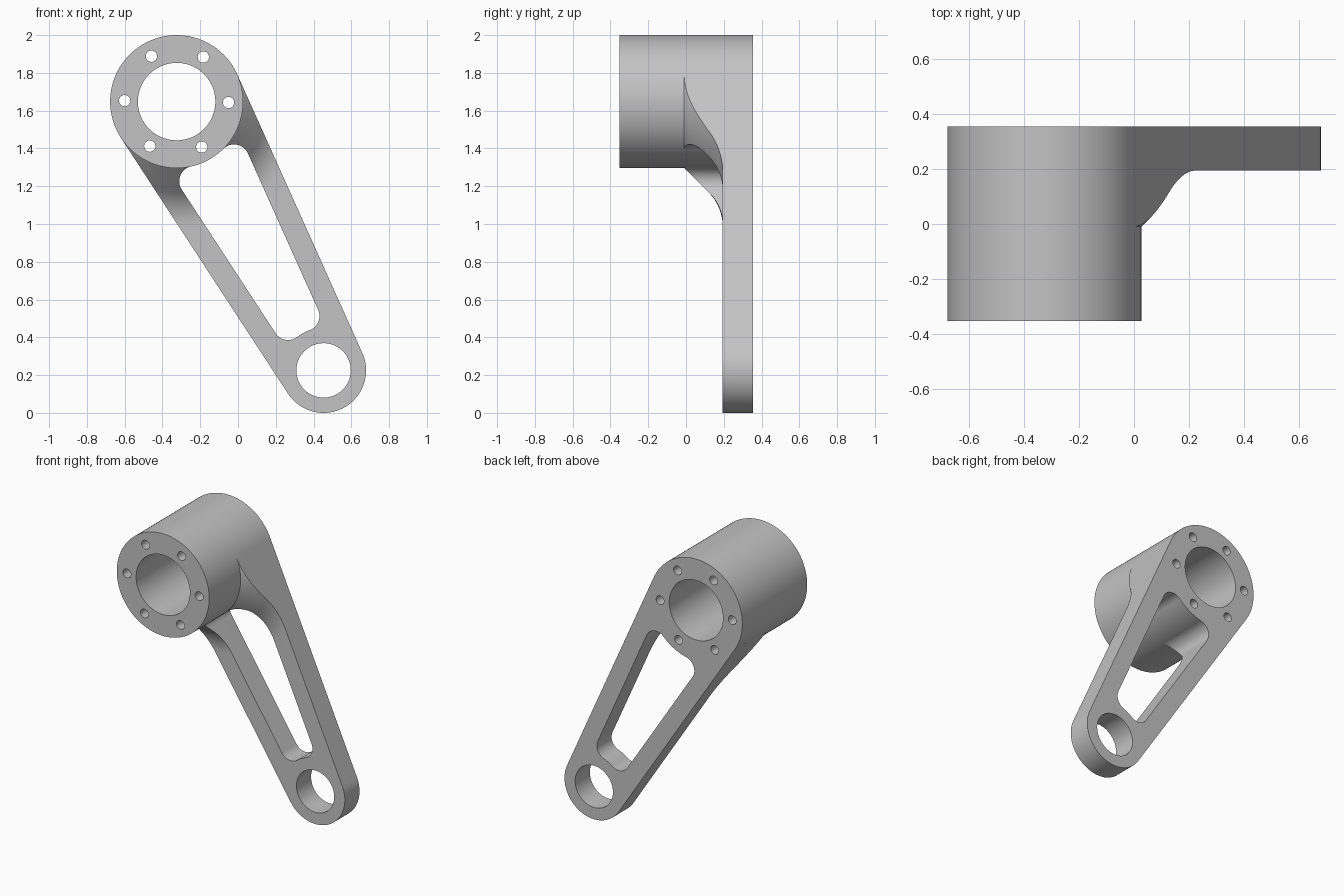
import bpy, bmesh
from math import sin, cos, pi, radians, sqrt, atan2, tan
from mathutils import Vector, Matrix

cube = bpy.data.objects.get("Cube")
if cube:
    bpy.data.objects.remove(cube, do_unlink=True)

# Main dimensions, in the (x, z) plane
HUB, HUB_R, HUB_BORE = Vector((-0.325, 1.648)), 0.352, 0.205
EYE, EYE_R, EYE_BORE = Vector((0.453, 0.225)), 0.225, 0.144
BACK, FRONT, PLATE = 0.354, -0.352, 0.194
RIM, FILLET = 0.12, 0.08

grey = bpy.data.materials.new("plain_grey")
grey.use_nodes = True
grey.diffuse_color = (0.55, 0.55, 0.55, 1)
grey.node_tree.nodes["Principled BSDF"].inputs["Base Color"].default_value = (0.55, 0.55, 0.55, 1)


def circle(c, r, n=96):
    return [c + r * Vector((cos(2 * pi * i / n), sin(2 * pi * i / n))) for i in range(n)]


def arc(c, r, v0, v1, n=16):
    """Points on the shorter arc from direction v0 to direction v1."""
    a = atan2(v0.y, v0.x)
    sweep = (atan2(v1.y, v1.x) - a + pi) % (2 * pi) - pi
    return [c + r * Vector((cos(a + sweep * i / n), sin(a + sweep * i / n))) for i in range(n + 1)]


def add_object(name, bm):
    bmesh.ops.recalc_face_normals(bm, faces=bm.faces)
    mesh = bpy.data.meshes.new(name)
    bm.to_mesh(mesh)
    bm.free()
    mesh.materials.append(grey)
    obj = bpy.data.objects.new(name, mesh)
    bpy.context.collection.objects.link(obj)
    return obj


def extrude_outline(name, loops, y0, y1):
    """Solid from closed (x, z) loops; inner loops become holes."""
    curve = bpy.data.curves.new(name + "_outline", "CURVE")
    curve.dimensions, curve.fill_mode = "2D", "BOTH"
    curve.extrude = (y1 - y0) / 2
    for loop in loops:
        spline = curve.splines.new("POLY")
        spline.points.add(len(loop) - 1)
        for point, p in zip(spline.points, loop):
            point.co = (p.x, p.y, 0, 1)
        spline.use_cyclic_u = True
    temp = bpy.data.objects.new(name + "_outline", curve)
    bpy.context.collection.objects.link(temp)
    deps = bpy.context.evaluated_depsgraph_get()
    mesh = bpy.data.meshes.new_from_object(temp.evaluated_get(deps))
    bm = bmesh.new()
    bm.from_mesh(mesh)
    bpy.data.objects.remove(temp, do_unlink=True)
    bpy.data.curves.remove(curve)
    bpy.data.meshes.remove(mesh)
    bmesh.ops.remove_doubles(bm, verts=bm.verts, dist=1e-5)
    turn = Matrix.Translation((0, (y0 + y1) / 2, 0)) @ Matrix.Rotation(pi / 2, 4, "X")
    bmesh.ops.transform(bm, matrix=turn, verts=bm.verts)
    return add_object(name, bm)


def shade(obj):
    bpy.ops.object.select_all(action="DESELECT")
    obj.select_set(True)
    bpy.context.view_layer.objects.active = obj
    bpy.ops.object.shade_smooth_by_angle(angle=radians(25))


# Hub: thick tube with six bolt holes
bolts = [HUB + Vector((0.275 * cos(a), 0.275 * sin(a)))
         for a in (radians(60 * k - 1) for k in range(6))]
hub = extrude_outline("hub", [circle(HUB, HUB_R, 128), circle(HUB, HUB_BORE)]
                      + [circle(b, 0.03, 32) for b in bolts], FRONT, BACK)

# Arm: two legs tangent to hub and eye, with a rounded opening between them
span = EYE - HUB
d = span.normalized()
across = Vector((-d.y, d.x))
lean = (HUB_R - EYE_R) / span.length
level = sqrt(1 - lean * lean)


def leg(side):
    """Outward normal of a leg and its upper and lower fillet centres."""
    n = side * across * level + d * lean
    t = d * level - side * across * lean
    centres = []
    for c, r, way in ((HUB, HUB_R, 1), (EYE, EYE_R, -1)):
        off = r - RIM - FILLET
        centres.append(c + n * off + way * t * sqrt((r + FILLET) ** 2 - off ** 2))
    return n, centres[0], centres[1]


nr, top_r, low_r = leg(1)
nl, top_l, low_l = leg(-1)
ROOT = HUB_R - 0.002
outline = [HUB + nr * HUB_R]
outline += arc(EYE, EYE_R, nr, nl, 48)
outline += [HUB + nl * HUB_R]
outline += arc(HUB, ROOT, nl, top_l - HUB)
outline += arc(top_l, FILLET, HUB - top_l, nl)
outline += arc(low_l, FILLET, nl, EYE - low_l)
outline += arc(EYE, EYE_R, low_l - EYE, low_r - EYE)[1:-1]
outline += arc(low_r, FILLET, EYE - low_r, nr)
outline += arc(top_r, FILLET, nr, HUB - top_r)
outline += arc(HUB, ROOT, top_r - HUB, nr)
arm = extrude_outline("arm", [outline, circle(EYE, EYE_BORE)], -0.05, BACK)

# Flare cutter: sloped then curved profile turned around the hub axis
FLARE_END, FLARE_R = 0.66, 0.253
profile = [(2.4, -0.6), (0.3, -0.6), (0.3, -0.062)]
for i in range(13):
    a = radians(45) * (1 - i / 12)
    profile.append((FLARE_END - FLARE_R * sin(a), PLATE - FLARE_R * (1 - cos(a))))
profile.append((2.4, PLATE))
bm = bmesh.new()
STEPS = 160
rings = []
for k in range(STEPS):
    a = 2 * pi * k / STEPS
    rings.append([bm.verts.new((HUB.x + r * cos(a), y, HUB.y + r * sin(a))) for r, y in profile])
for k in range(STEPS):
    p, q = rings[k - 1], rings[k]
    for i in range(len(profile)):
        bm.faces.new((p[i - 1], p[i], q[i], q[i - 1]))
cutter = add_object("flare_cutter", bm)
cutter.hide_render = True

bpy.ops.object.select_all(action="DESELECT")
arm.select_set(True)
bpy.context.view_layer.objects.active = arm
cut = arm.modifiers.new("flare", "BOOLEAN")
cut.operation, cut.solver, cut.object = "DIFFERENCE", "EXACT", cutter
bpy.ops.object.modifier_apply(modifier=cut.name)
bpy.data.objects.remove(cutter, do_unlink=True)

for part in (hub, arm):
    shade(part)
